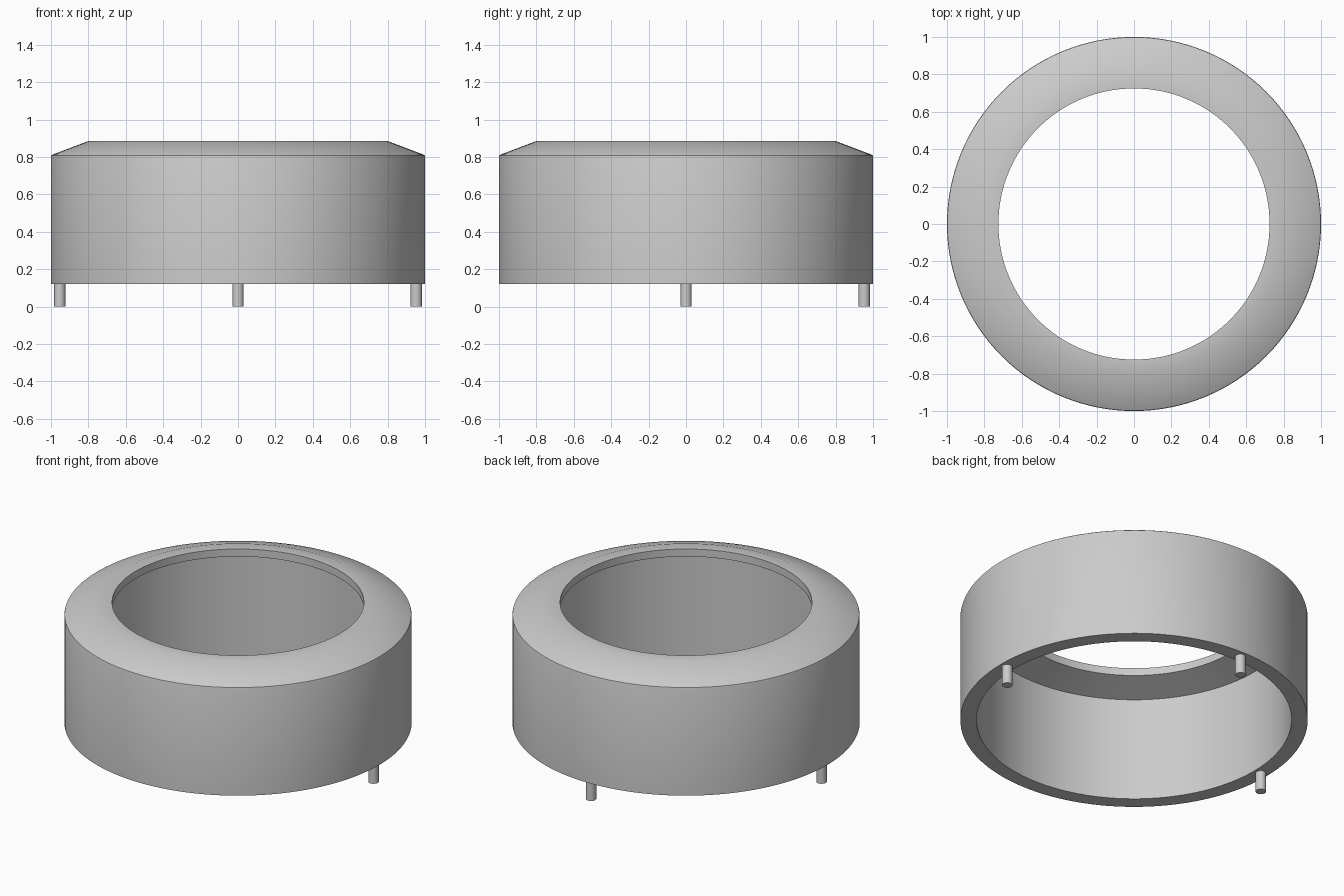
import bpy
import bmesh
import math

if "Cube" in bpy.data.objects:
    bpy.data.objects.remove(bpy.data.objects["Cube"])

grey = bpy.data.materials.new("plain_grey")
grey.diffuse_color = (0.6, 0.6, 0.6, 1)
grey.use_nodes = True
grey.node_tree.nodes["Principled BSDF"].inputs["Base Color"].default_value = grey.diffuse_color


def finish(obj):
    obj.data.materials.append(grey)
    bpy.ops.object.select_all(action='DESELECT')
    obj.select_set(True)
    bpy.context.view_layer.objects.active = obj
    bpy.ops.object.shade_smooth_by_angle(angle=math.radians(35))


def lathe(name, profile, segments):
    """Revolve a closed (radius, z) profile around the z axis."""
    bm = bmesh.new()
    rings = []
    for i in range(segments):
        a = 2 * math.pi * i / segments
        rings.append([bm.verts.new((r * math.cos(a), r * math.sin(a), z))
                      for r, z in profile])
    n = len(profile)
    for i in range(segments):
        p, q = rings[i], rings[(i + 1) % segments]
        for j in range(n):
            k = (j + 1) % n
            bm.faces.new((p[j], q[j], q[k], p[k]))
    bmesh.ops.recalc_face_normals(bm, faces=bm.faces)
    mesh = bpy.data.meshes.new(name)
    bm.to_mesh(mesh)
    bm.free()
    obj = bpy.data.objects.new(name, mesh)
    bpy.context.collection.objects.link(obj)
    finish(obj)


# Hollow ring housing: straight wall, softened shoulder, sloped top, flat rim, lip
lathe("ring_housing", [
    (0.907, 0.122), (1.0, 0.122),
    (1.0, 0.802), (0.998, 0.808), (0.991, 0.813),
    (0.80, 0.885), (0.725, 0.885),
    (0.725, 0.837), (0.907, 0.780),
], 128)

# Three locating pegs under the wall: left, right and back
for label, x, y in (("left", -0.953, 0), ("right", 0.953, 0), ("back", 0, 0.953)):
    bpy.ops.mesh.primitive_cylinder_add(vertices=32, radius=0.03, depth=0.14,
                                        location=(x, y, 0.07))
    peg = bpy.context.object
    peg.name = label + "_peg"
    finish(peg)
